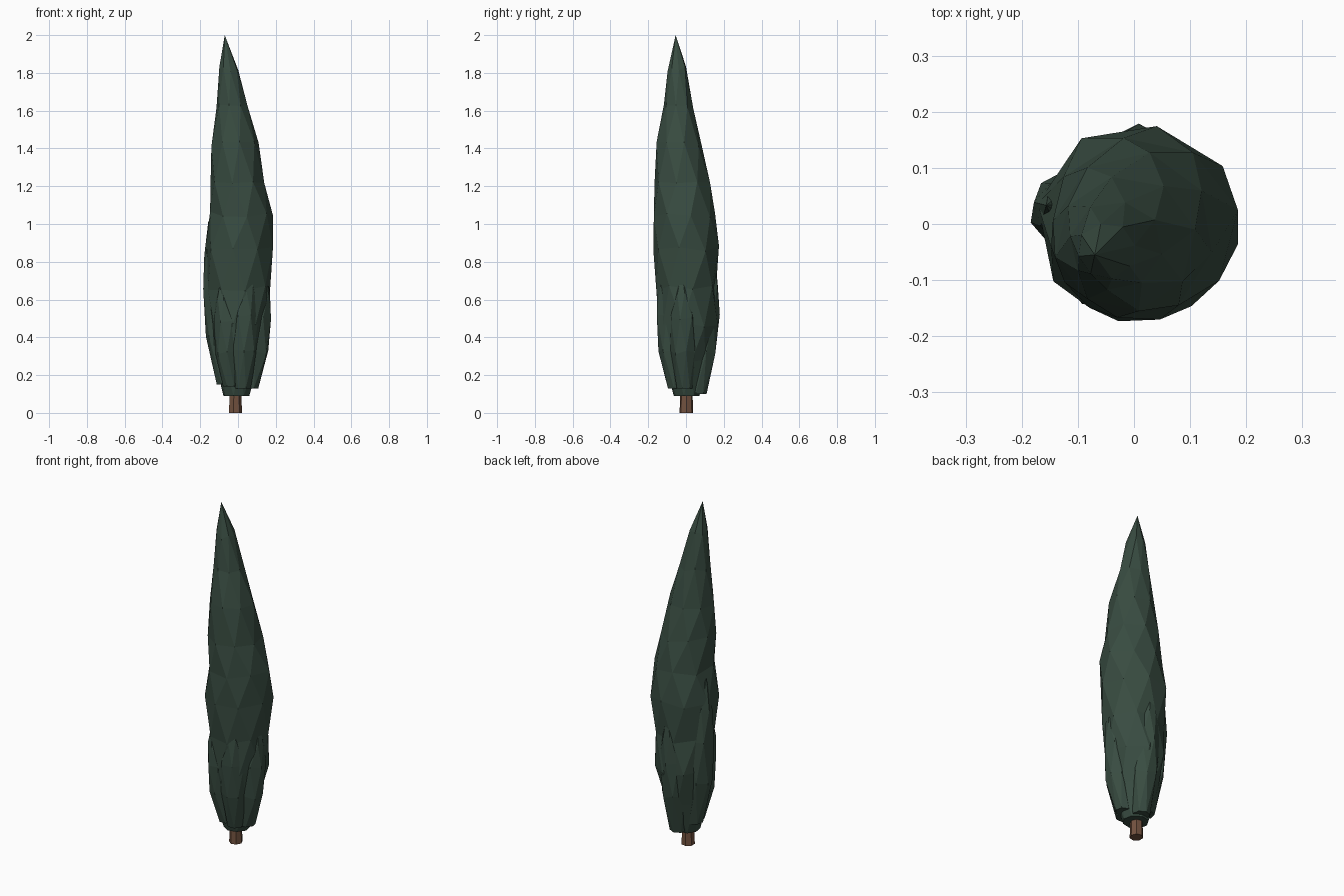
import bpy, bmesh, math, random

if "Cube" in bpy.data.objects:
    bpy.data.objects.remove(bpy.data.objects["Cube"])
random.seed(4)

def material(name, col):
    m = bpy.data.materials.new(name)
    m.diffuse_color = (*col, 1)
    m.use_nodes = True
    m.node_tree.nodes["Principled BSDF"].inputs["Base Color"].default_value = m.diffuse_color
    return m

green = material("dark evergreen", (0.040, 0.072, 0.053))
brown = material("bark brown", (0.17, 0.085, 0.05))

def spindle(name, rings, tip, sides, mat, jitter=0.0, twist=True):
    """Faceted loft: rings are (z, cx, cy, rx, ry), closed by a point or a flat cap."""
    bm = bmesh.new()
    loops = []
    for i, (z, cx, cy, rx, ry) in enumerate(rings):
        off = (0.25 if i % 2 else -0.25) if twist else 0
        loop = []
        for k in range(sides):
            a = 2 * math.pi * (k + off) / sides
            j = 1 + random.uniform(-jitter, jitter * 0.3)
            dz = random.uniform(-jitter, jitter) * 0.3 if i else 0
            loop.append(bm.verts.new((cx + rx * j * math.cos(a),
                                      cy + ry * j * math.sin(a), z + dz)))
        loops.append(loop)
    for i, (lo, hi) in enumerate(zip(loops, loops[1:])):
        for k in range(sides):
            n = (k + 1) % sides
            if not twist:
                bm.faces.new((lo[k], lo[n], hi[n], hi[k]))
            elif i % 2 == 0:
                bm.faces.new((lo[k], lo[n], hi[k]))
                bm.faces.new((lo[n], hi[n], hi[k]))
            else:
                bm.faces.new((lo[k], lo[n], hi[n]))
                bm.faces.new((lo[k], hi[n], hi[k]))
    bm.faces.new(loops[0][::-1])
    if tip:
        t = bm.verts.new(tip)
        for k in range(sides):
            bm.faces.new((loops[-1][k], loops[-1][(k + 1) % sides], t))
    else:
        bm.faces.new(loops[-1])
    bmesh.ops.recalc_face_normals(bm, faces=bm.faces)
    me = bpy.data.meshes.new(name)
    bm.to_mesh(me)
    bm.free()
    me.materials.append(mat)
    ob = bpy.data.objects.new(name, me)
    bpy.context.collection.objects.link(ob)

# Trunk
spindle("trunk", [(0, -0.015, 0.002, 0.036, 0.037), (0.2, -0.015, 0.002, 0.03, 0.03)],
        None, 7, brown, twist=False)

# Main foliage: z, x min, x max, y min, y max (leans towards the tip)
outline = [
    (0.09, -0.080, 0.060, -0.065, 0.070),
    (0.27, -0.125, 0.115, -0.115, 0.125),
    (0.47, -0.155, 0.165, -0.150, 0.170),
    (0.66, -0.160, 0.170, -0.160, 0.165),
    (0.87, -0.170, 0.183, -0.180, 0.180),
    (1.05, -0.155, 0.183, -0.178, 0.160),
    (1.23, -0.148, 0.145, -0.170, 0.125),
    (1.42, -0.140, 0.108, -0.157, 0.088),
    (1.62, -0.113, 0.050, -0.118, 0.042),
    (1.82, -0.101, 0.002, -0.098, 0.002),
]
rings = [(z, (a + b) / 2, (c + d) / 2, (b - a) / 2 * 1.02, (d - c) / 2 * 1.02)
         for z, a, b, c, d in outline]
spindle("main_foliage", rings, (-0.07, -0.055, 2.0), 8, green, jitter=0.05)

# Overlapping side sprays: name, angle, bottom, top, outer reach, width
sprays = [
    ("left_spray", 168, 0.15, 1.02, 0.186, 0.085),
    ("front_spray", -68, 0.13, 0.80, 0.166, 0.078),
    ("right_spray", -8, 0.13, 0.76, 0.176, 0.075),
    ("back_spray", 85, 0.10, 0.84, 0.176, 0.080),
    ("front_left_spray", 232, 0.14, 0.72, 0.168, 0.070),
]
profile = [(0, 0.62, 0.60), (0.30, 0.92, 0.90), (0.58, 1.0, 1.0), (0.80, 0.97, 0.60)]
for name, ang, z0, z1, reach, w in sprays:
    ux, uy = math.cos(math.radians(ang)), math.sin(math.radians(ang))
    lobe = []
    for t, fr, fw in profile:
        r = w * fw
        d = reach * fr - r * 0.97
        lobe.append((z0 + t * (z1 - z0), ux * d, uy * d, r, r))
    tip = (ux * reach * 0.86, uy * reach * 0.86, z1)
    spindle(name, lobe, tip, 7, green, jitter=0.04)
